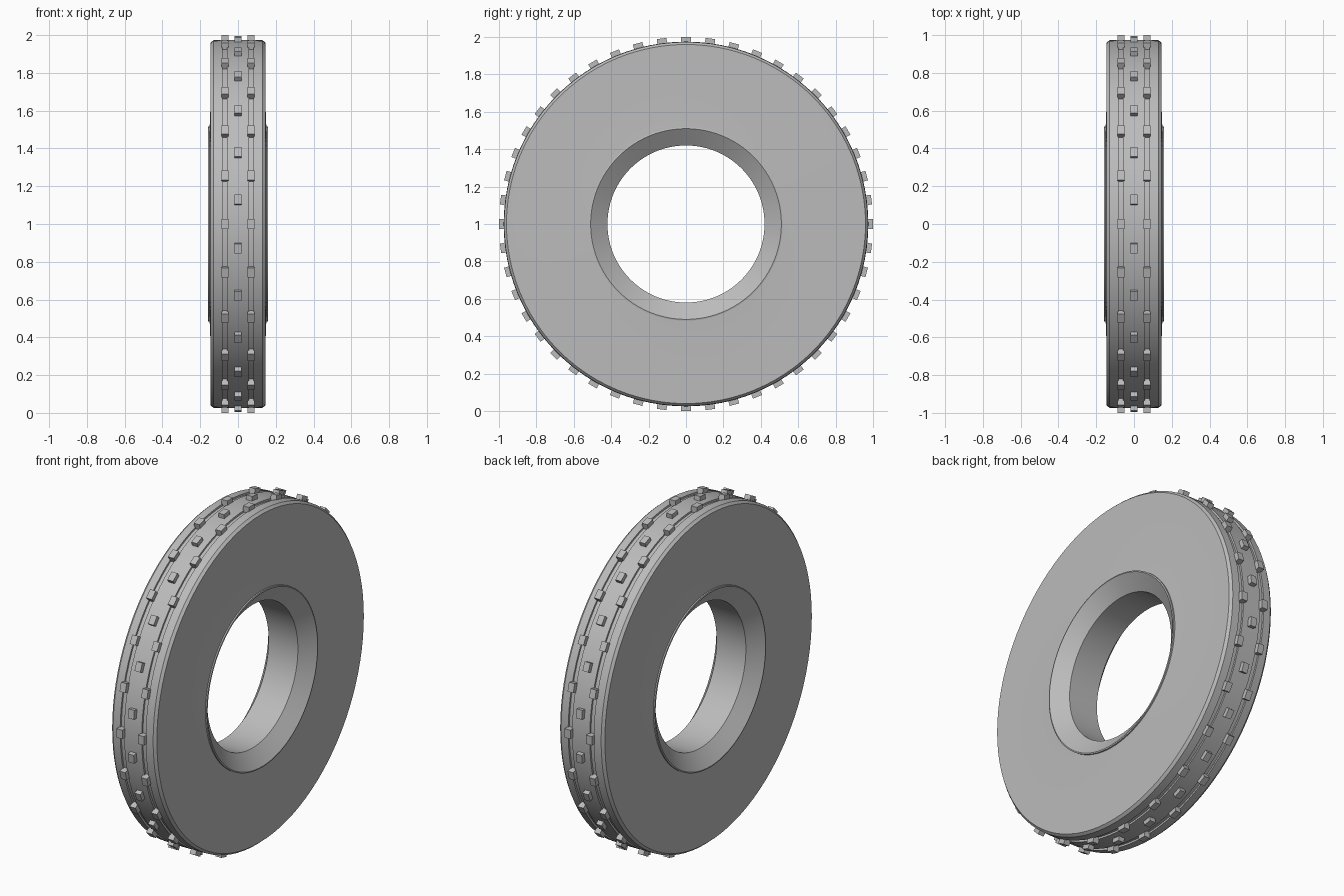
import bpy
import bmesh
from math import cos, sin, pi, radians
from mathutils import Matrix

cube = bpy.data.objects.get("Cube")
if cube:
    bpy.data.objects.remove(cube, do_unlink=True)

SEGMENTS = 96
AXLE = 1.0  # height of the wheel centre

rubber = bpy.data.materials.new("grey rubber")
rubber.use_nodes = True
GREY = (0.5, 0.5, 0.5, 1)
rubber.diffuse_color = GREY
rubber.node_tree.nodes["Principled BSDF"].inputs["Base Color"].default_value = GREY


def finish(bm, name):
    bmesh.ops.recalc_face_normals(bm, faces=bm.faces)
    mesh = bpy.data.meshes.new(name)
    bm.to_mesh(mesh)
    bm.free()
    mesh.materials.append(rubber)
    obj = bpy.data.objects.new(name, mesh)
    bpy.context.collection.objects.link(obj)
    return obj


# Tyre body: half cross-section (x, radius) from the bore out to the tread centre
half = [(0.095, 0.42), (0.16, 0.51), (0.158, 0.517), (0.15, 0.517),
        (0.145, 0.64), (0.145, 0.96), (0.13, 0.973),
        (0.083, 0.975), (0.083, 0.964), (0.057, 0.964), (0.057, 0.975)]
section = half + [(-x, r) for x, r in reversed(half)]

bm = bmesh.new()
rings = []
for i in range(SEGMENTS):
    a = 2 * pi * i / SEGMENTS
    rings.append([bm.verts.new((x, r * sin(a), AXLE + r * cos(a))) for x, r in section])
for i, ring in enumerate(rings):
    following = rings[(i + 1) % SEGMENTS]
    for j in range(len(section)):
        k = (j + 1) % len(section)
        bm.faces.new((ring[j], ring[k], following[k], following[j]))
tyre = finish(bm, "tyre_body")
bpy.ops.object.select_all(action='DESELECT')
tyre.select_set(True)
bpy.context.view_layer.objects.active = tyre
bpy.ops.object.shade_smooth_by_angle(angle=radians(30))


# Tread blocks: two outer rows in the grooves and a staggered centre row
def tread_row(name, x, offset, count=24):
    bm = bmesh.new()
    for i in range(count):
        turn = Matrix.Rotation(2 * pi * (i + offset) / count, 4, 'X')
        place = (Matrix.Translation((0, 0, AXLE)) @ turn
                 @ Matrix.Translation((x, 0, 0.975))
                 @ Matrix.Diagonal((0.037, 0.052, 0.05, 1)))
        bmesh.ops.create_cube(bm, size=1, matrix=place)
    finish(bm, name)


tread_row("left_tread_blocks", 0.07, 0)
tread_row("centre_tread_blocks", 0, 0.5)
tread_row("right_tread_blocks", -0.07, 0)
